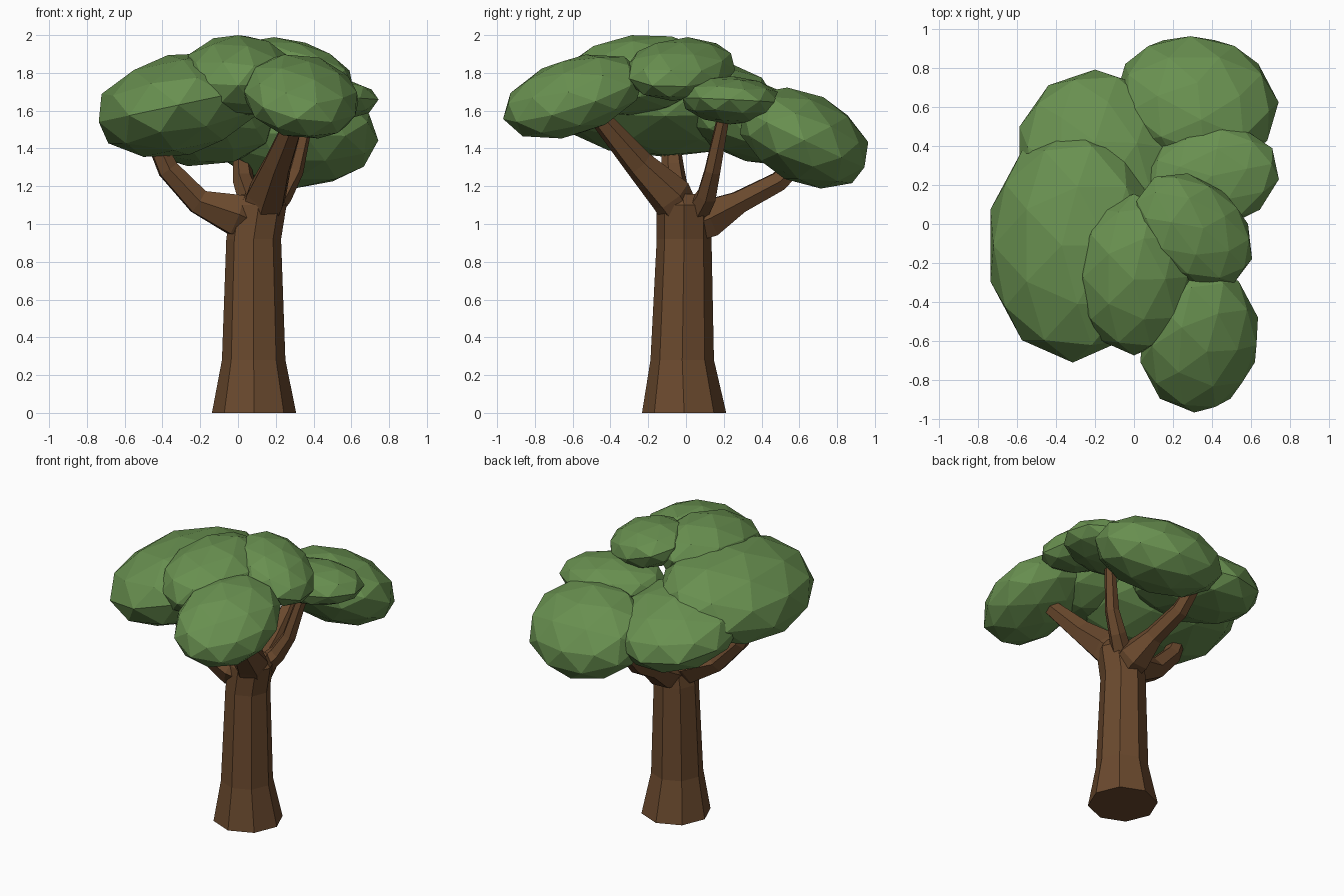
import bpy, bmesh, math
from mathutils import Vector

cube = bpy.data.objects.get("Cube")
if cube:
    bpy.data.objects.remove(cube, do_unlink=True)


def make_material(name, rgb):
    mat = bpy.data.materials.new(name)
    mat.use_nodes = True
    mat.diffuse_color = (*rgb, 1)
    bsdf = next(n for n in mat.node_tree.nodes if n.type == 'BSDF_PRINCIPLED')
    bsdf.inputs["Base Color"].default_value = (*rgb, 1)
    bsdf.inputs["Roughness"].default_value = 0.9
    return mat


bark = make_material("bark brown", (0.145, 0.067, 0.027))
leaf = make_material("leaf green", (0.14, 0.28, 0.08))


def finish(bm, name, mat):
    bmesh.ops.recalc_face_normals(bm, faces=bm.faces)
    mesh = bpy.data.meshes.new(name)
    bm.to_mesh(mesh)
    bm.free()
    mesh.materials.append(mat)
    obj = bpy.data.objects.new(name, mesh)
    bpy.context.collection.objects.link(obj)
    return obj


def limb(name, path, sides, upright=False):
    """Faceted tapering tube through (x, y, z, radius) stations."""
    bm = bmesh.new()
    pts = [Vector(p[:3]) for p in path]
    rings = []
    for i, p in enumerate(pts):
        along = pts[min(i + 1, len(pts) - 1)] - pts[max(i - 1, 0)]
        if upright:
            along = Vector((0, 0, 1))
        turn = along.to_track_quat('Z', 'Y')
        ring = []
        for k in range(sides):
            a = math.tau * k / sides
            ring.append(bm.verts.new(
                p + turn @ Vector((math.cos(a), math.sin(a), 0)) * path[i][3]))
        rings.append(ring)
    for low, high in zip(rings, rings[1:]):
        for k in range(sides):
            n = (k + 1) % sides
            bm.faces.new((low[k], low[n], high[n], high[k]))
    bm.faces.new(rings[0][::-1])
    bm.faces.new(rings[-1])
    return finish(bm, name, bark)


def foliage(name, centre, size, tilt):
    """Flattened, tilted low-poly clump; tilt is in degrees."""
    bm = bmesh.new()
    bmesh.ops.create_icosphere(bm, subdivisions=2, radius=1.02)
    obj = finish(bm, name, leaf)
    obj.location = centre
    obj.scale = size
    obj.rotation_euler = [math.radians(t) for t in tilt]
    return obj


# Trunk with a flared foot and a slightly swollen fork
limb("trunk", [(0.085, -0.01, 0, 0.223), (0.083, -0.02, 0.28, 0.168),
               (0.083, -0.01, 0.92, 0.145), (0.11, -0.01, 1.1, 0.147),
               (0.12, -0.02, 1.16, 0.1)], 8, upright=True)

# Branches
limb("right_branch", [(0.08, -0.01, 1.01, 0.1), (-0.01, -0.03, 1.05, 0.125),
                      (-0.21, -0.05, 1.12, 0.075), (-0.37, -0.07, 1.29, 0.062),
                      (-0.43, -0.08, 1.42, 0.05)], 6)
limb("front_branch", [(0.1, -0.01, 1.02, 0.1), (0.15, -0.08, 1.15, 0.115),
                      (0.21, -0.25, 1.32, 0.08), (0.32, -0.49, 1.6, 0.05)], 6)
limb("back_branch", [(0.09, 0.0, 0.98, 0.1), (0.09, 0.12, 1.03, 0.115),
                     (0.07, 0.28, 1.115, 0.067), (0.03, 0.49, 1.225, 0.058),
                     (0.02, 0.62, 1.35, 0.045)], 6)
limb("left_branch", [(0.14, 0.05, 1.05, 0.07), (0.23, 0.11, 1.15, 0.058),
                     (0.3, 0.14, 1.28, 0.047), (0.37, 0.2, 1.58, 0.034)], 6)

# Crown
foliage("right_foliage", (-0.315, -0.11, 1.63), (0.445, 0.59, 0.265), (0, -12, 0))
foliage("top_foliage", (0.0, -0.26, 1.785), (0.3, 0.41, 0.212), (7, 0, 0))
foliage("left_top_foliage", (0.31, -0.03, 1.82), (0.345, 0.25, 0.145), (-14, 12, -40))
foliage("front_foliage", (0.335, -0.595, 1.675), (0.31, 0.385, 0.195), (18, 12, 0))
foliage("left_foliage", (0.4, 0.24, 1.655), (0.345, 0.26, 0.125), (-3, 0, 12))
foliage("back_left_foliage", (0.32, 0.625, 1.455), (0.42, 0.36, 0.235), (-25, -5, -14))
foliage("back_right_foliage", (-0.2, 0.37, 1.535), (0.4, 0.43, 0.205), (-15, 0, 0))
